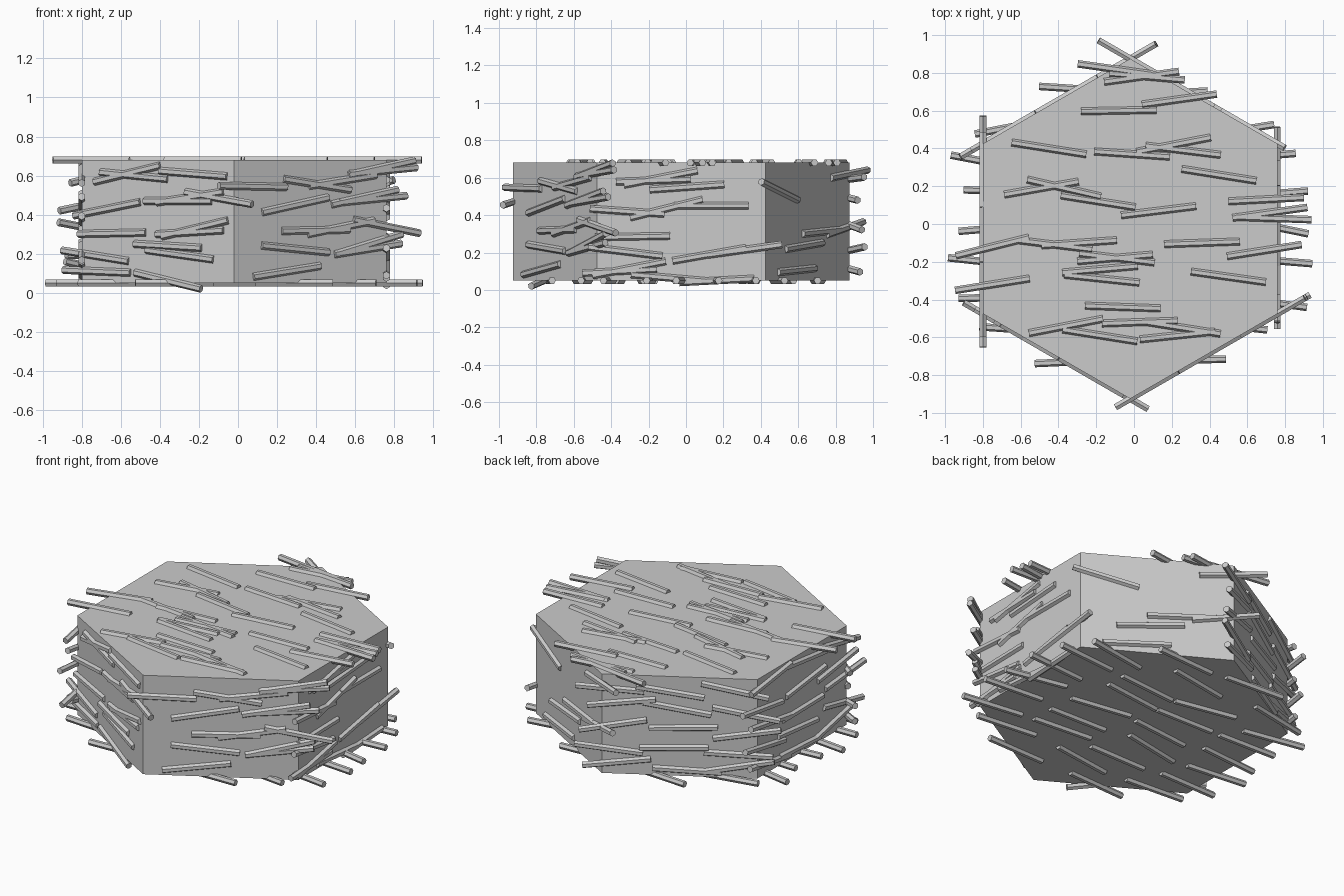
import bpy
import bmesh
import math
import random
from mathutils import Matrix, Vector

random.seed(7)

default_cube = bpy.data.objects.get("Cube")
if default_cube:
    bpy.data.objects.remove(default_cube, do_unlink=True)

CORNER_RADIUS = 0.9
APOTHEM = CORNER_RADIUS * math.cos(math.pi / 6)
BASE, TOP = 0.05, 0.68
CENTRE = Vector((-0.02, -0.025, 0))
STRAW_LENGTH, STRAW_RADIUS = 0.4, 0.02
UP = Vector((0, 0, 1))


def finish(name, bm):
    """Turn a bmesh into a flat shaded object."""
    mesh = bpy.data.meshes.new(name)
    bm.to_mesh(mesh)
    bm.free()
    obj = bpy.data.objects.new(name, mesh)
    bpy.context.collection.objects.link(obj)
    return obj


def face_frame(origin, across, normal):
    """Matrix whose x runs across a face, y up it and z out of it."""
    upward = normal.cross(across)
    frame = Matrix((across, upward, normal)).transposed().to_4x4()
    return Matrix.Translation(origin) @ frame


def lay_straws(name, frame, straws):
    """Lay half sunken straws on a face, each as across, up, tilt in degrees."""
    bm = bmesh.new()
    for across, up, tilt in straws:
        place = Matrix.Translation((across, up, 0))
        turn = Matrix.Rotation(math.radians(tilt), 4, "Z")
        lie_down = Matrix.Rotation(math.pi / 2, 4, "Y")
        bmesh.ops.create_cone(
            bm, cap_ends=True, segments=6,
            radius1=STRAW_RADIUS, radius2=STRAW_RADIUS, depth=STRAW_LENGTH,
            matrix=frame @ place @ turn @ lie_down)
    return finish(name, bm)


def scatter(rows, columns, half_width, low, high):
    """Jittered rows of straws; half_width gives the reach at each height."""
    straws = []
    for row in range(rows):
        up = low + (high - low) * row / (rows - 1)
        reach = half_width(up)
        count = max(2, round(columns * reach / half_width(0)))
        for column in range(count):
            across = reach * (2 * column / (count - 1) - 1)
            straws.append((across + random.uniform(-0.06, 0.06),
                           up + random.uniform(-0.03, 0.03),
                           random.uniform(-12, 12)))
    return straws


# Hexagonal bale with corners pointing to the front and back
bm = bmesh.new()
bmesh.ops.create_cone(
    bm, cap_ends=True, segments=6, radius1=CORNER_RADIUS,
    radius2=CORNER_RADIUS, depth=TOP - BASE,
    matrix=Matrix.Translation(CENTRE + UP * (TOP + BASE) / 2)
    @ Matrix.Rotation(math.pi / 2, 4, "Z"))
for vert in bm.verts:
    offset = vert.co - CENTRE
    angle = round((math.atan2(offset.y, offset.x) - math.pi / 2) / (math.pi / 3))
    direction = Matrix.Rotation(angle * math.pi / 3, 3, "Z") @ Vector((0, 1, 0))
    vert.co = CENTRE + direction * CORNER_RADIUS + UP * vert.co.z
finish("bale_body", bm)

# Straws on the top
top_straws = [
    (-.45, .4, -9), (-.01, .37, -4), (.21, .42, 11), (.26, .39, -7),
    (.45, .26, -9), (-.49, .19, 10), (-.37, .19, -13), (-.19, .12, -9),
    (.13, .07, 7), (.7, .13, 3), (.74, .03, -2), (.72, .06, 8),
    (-.75, -.12, 14), (-.42, -.11, -7), (-.29, -.1, 4), (-.1, -.18, 5),
    (-.09, -.18, -7), (.36, -.1, 2), (.69, -.14, 9), (-.75, -.32, 9),
    (-.17, -.29, -6), (-.18, -.24, 5), (.5, -.28, -8), (-.06, -.44, -2),
    (.03, -.52, 2), (-.36, -.54, 11), (-.18, -.59, -9), (.23, -.59, 6),
    (.26, -.55, -9), (-.08, .6, 1), (.24, .66, 8), (-.1, .82, -8),
    (.07, .78, -5), (.04, .78, 8)]
lay_straws("top_straws", face_frame(UP * TOP, Vector((1, 0, 0)), UP), top_straws)

# Straws on the underside
def underside_reach(up):
    return min(0.72, (CORNER_RADIUS - abs(up)) * math.sqrt(3) - 0.05)


lay_straws("bottom_straws",
           face_frame(CENTRE + UP * BASE, Vector((1, 0, 0)), -UP),
           scatter(9, 4, underside_reach, -0.72, 0.72))

# Straws on the walls
front_right = [
    (-.18, .61, 12), (-.14, .6, -5), (.21, .61, -4), (.12, .47, 0),
    (.19, .49, 8), (.36, .485, -9), (-.3, .43, 10), (-.27, .305, 1),
    (.22, .33, 12), (.19, .31, 3), (-.37, .19, -8), (.06, .24, -3),
    (.13, .195, -7), (-.36, .11, -2), (.06, .062, -12)]
front_left = [
    (-.34, .545, -1), (.04, .555, -8), (.19, .575, 8), (.43, .625, 5),
    (.42, .64, 11), (-.09, .45, 11), (.37, .48, 5), (.32, .49, 11),
    (.03, .32, 1), (.18, .335, 10), (.45, .34, -10), (-.09, .225, -5),
    (.34, .225, 8), (.35, .25, 15), (-.14, .11, 8)]
left = [
    (-.15, .585, 2), (-.11, .6, 11), (.03, .55, 4), (-.29, .42, -4),
    (-.08, .435, 14), (.16, .45, 0), (-.26, .285, 1), (-.3, .205, -7),
    (.15, .19, 10), (.34, .215, 8), (-.33, .1, 3), (-.28, .115, 11),
    (-.07, .065, -5), (.19, .05, 3)]
back_left = [
    (.445, .62, 6), (.14, .31, 3), (.4, .33, 10), (-.04, .235, 5),
    (-.12, .105, 3), (-.3, .53, -14)]


def wall_reach(up):
    return 0.37


walls = {
    "left": left,
    "back_left": back_left,
    "back_right": scatter(5, 3, wall_reach, 0.1, 0.61),
    "right": scatter(5, 3, wall_reach, 0.1, 0.61),
    "front_right": front_right,
    "front_left": front_left,
}
for index, (side, straws) in enumerate(walls.items()):
    spin = Matrix.Rotation(index * math.pi / 3, 3, "Z")
    normal = spin @ Vector((1, 0, 0))
    across = spin @ Vector((0, 1, 0))
    frame = face_frame(CENTRE + normal * APOTHEM, across, normal)
    lay_straws(side + "_straws", frame, straws)
